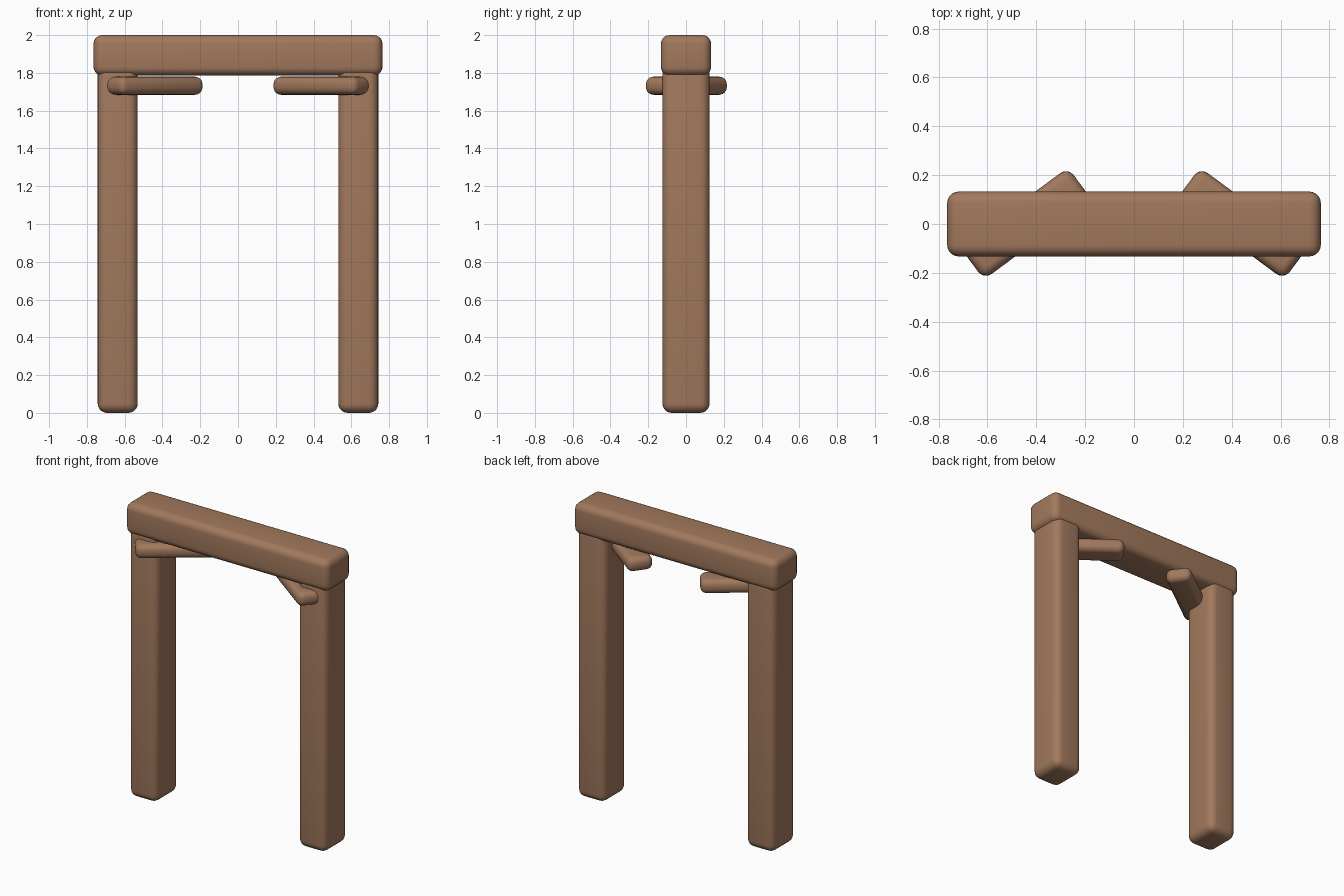
import bpy, math

if "Cube" in bpy.data.objects:
    bpy.data.objects.remove(bpy.data.objects["Cube"])

wood = bpy.data.materials.new("wood")
wood.diffuse_color = (0.36, 0.19, 0.11, 1)
wood.use_nodes = True
wood.node_tree.nodes["Principled BSDF"].inputs["Base Color"].default_value = wood.diffuse_color


def rounded_box(name, size, centre, radius, turn=0.0):
    """Wooden block with rounded edges, turned about the vertical axis."""
    bpy.ops.mesh.primitive_cube_add(size=1, location=centre)
    ob = bpy.context.object
    ob.name = name
    ob.scale = size
    bpy.ops.object.transform_apply(location=False, rotation=False, scale=True)
    ob.rotation_euler.z = turn
    bevel = ob.modifiers.new("rounding", 'BEVEL')
    bevel.width = radius
    bevel.segments = 5
    bevel.limit_method = 'NONE'
    ob.data.materials.append(wood)
    bpy.ops.object.shade_smooth()
    return ob


# Top beam
rounded_box("top_beam", (1.53, 0.266, 0.215), (0, 0, 1.8925), 0.047)

# Posts and the slanted braces under the beam, mirrored left and right
for side, s in (("left", -1), ("right", 1)):
    rounded_box(side + "_post", (0.212, 0.25, 1.84), (s * 0.637, 0, 0.92), 0.05)
    rounded_box(side + "_brace", (0.55, 0.165, 0.096), (s * 0.4425, 0.002, 1.732),
                0.04, -s * math.radians(36.5))
